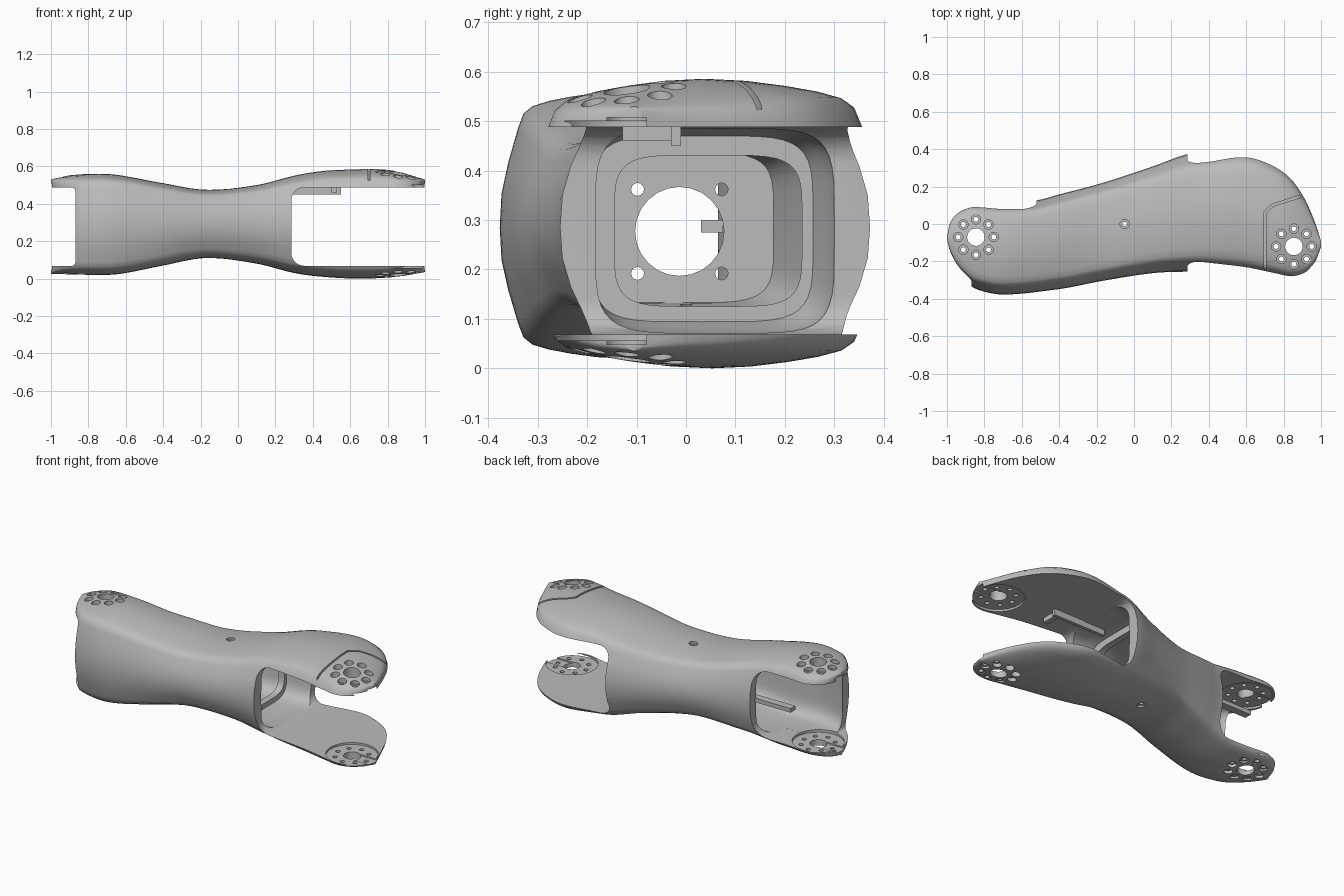
import bpy, bmesh, math
from mathutils import Vector, Matrix

cube = bpy.data.objects.get("Cube")
if cube:
    bpy.data.objects.remove(cube)

grey = bpy.data.materials.new("plain_grey")
grey.use_nodes = True
COL = (0.5, 0.5, 0.5, 1)
grey.diffuse_color = COL
grey.node_tree.nodes["Principled BSDF"].inputs["Base Color"].default_value = COL

MID = 0.285                # height where the wall bulges most
LOW, HIGH = 0.068, 0.488   # inner faces of the lower and upper fork plates
LEFT_HUB = (-0.845, -0.07)
RIGHT_HUB = (0.855, -0.12)
EDGE = 0.85                # plate half width relative to the bulging wall


def finish(name, bm):
    bmesh.ops.recalc_face_normals(bm, faces=bm.faces)
    mesh = bpy.data.meshes.new(name)
    bm.to_mesh(mesh)
    bm.free()
    mesh.materials.append(grey)
    ob = bpy.data.objects.new(name, mesh)
    bpy.context.collection.objects.link(ob)
    return ob


def curve(table, x):
    """Smooth Hermite interpolation of (x, value) pairs."""
    n = len(table)
    x = min(max(x, table[0][0]), table[-1][0])
    i = max(k for k in range(n - 1) if table[k][0] <= x)

    def slope(k):
        a, b = table[max(k - 1, 0)], table[min(k + 1, n - 1)]
        return (b[1] - a[1]) / (b[0] - a[0])
    (x0, y0), (x1, y1) = table[i], table[i + 1]
    h = x1 - x0
    t = (x - x0) / h
    return (y0 * (1 + 2 * t) * (1 - t) ** 2 + h * slope(i) * t * (1 - t) ** 2
            + y1 * t * t * (3 - 2 * t) + h * slope(i + 1) * t * t * (t - 1))


def loft(name, rings):
    bm = bmesh.new()
    loops = [[bm.verts.new(p) for p in ring] for ring in rings]
    for a, b in zip(loops, loops[1:]):
        for k in range(len(a)):
            j = (k + 1) % len(a)
            bm.faces.new((a[k], a[j], b[j], b[k]))
    bm.faces.new(loops[0])
    bm.faces.new(loops[-1])
    return finish(name, bm)


def box(name, lo, hi, bevel=0.0):
    bm = bmesh.new()
    lo, hi = Vector(lo), Vector(hi)
    bmesh.ops.create_cube(bm, size=1, matrix=Matrix.Translation((lo + hi) / 2)
                          @ Matrix.Diagonal((*(hi - lo), 1)))
    if bevel:  # round only the edges that run front to back
        edges = [e for e in bm.edges
                 if abs(e.verts[0].co.y - e.verts[1].co.y) > 0.01]
        bmesh.ops.bevel(bm, geom=edges, offset=bevel, segments=6,
                        profile=0.5, affect='EDGES')
    return finish(name, bm)


def discs(name, items):
    """Upright cylinders given as (x, y, radius, z low, z high)."""
    bm = bmesh.new()
    for x, y, r, z0, z1 in items:
        bmesh.ops.create_cone(bm, cap_ends=True, segments=24, radius1=r, radius2=r,
                              depth=z1 - z0,
                              matrix=Matrix.Translation((x, y, (z0 + z1) / 2)))
    return finish(name, bm)


def prism(name, pts, z0, z1):
    return loft(name, [[(x, y, z) for x, y in pts] for z in (z0, z1)])


def cut(target, cutter):
    mod = target.modifiers.new("cut", 'BOOLEAN')
    mod.operation, mod.solver, mod.object = 'DIFFERENCE', 'EXACT', cutter
    bpy.context.view_layer.objects.active = target
    bpy.ops.object.modifier_apply(modifier=mod.name)
    bpy.data.objects.remove(cutter)


# Outlines along the length
BACK = [(-1, -.07), (-.985, 0), (-.95, .05), (-.9, .08), (-.85, .09), (-.7, .08),
        (-.52, .09), (-.4, .12), (-.17, .18), (.1, .265), (.28, .325), (.4, .335),
        (.6, .355), (.75, .305), (.85, .23), (.92, .12), (.97, 0), (.99, -.06), (1, -.09)]
FRONT = [(-1, -.08), (-.985, -.14), (-.95, -.21), (-.9, -.27), (-.85, -.31), (-.7, -.34),
         (-.4, -.31), (-.17, -.265), (.1, -.22), (.28, -.208), (.4, -.21), (.6, -.23),
         (.75, -.26), (.85, -.28), (.92, -.255), (.97, -.2), (.99, -.15), (1, -.12)]
TOP = [(-1, .53), (-.9, .552), (-.77, .56), (-.65, .555), (-.4, .51), (-.17, .475),
       (.1, .5), (.3, .55), (.45, .575), (.6, .583), (.75, .585), (.85, .573), (1, .53)]
BOTTOM = [(-1, .025), (-.7, .02), (-.6, .03), (-.4, .07), (-.17, .11), (.1, .08),
          (.3, .03), (.45, .01), (.65, 0), (.85, .01), (1, .035)]
QUARTER = [(1, 0), (.985, .25), (.93, .48), (.85, .69), (.805, .815), (.73, .878),
           (.6, .92), (.42, .957), (.21, .988), (0, 1)]
SECTION = QUARTER + [(-v, u) for v, u in QUARTER[-2::-1]]
SECTION += [(v, -u) for v, u in SECTION[-2:0:-1]]


def middle(x):
    b, f = curve(BACK, x), curve(FRONT, x)
    return (b + f) / 2, (b - f) / 2


def skin_ring(x):
    """Outer section; the shoulders rise where the tips get narrow."""
    c, w = middle(x)
    lift = .85 * max(0, 1 - w / .25)
    up, down = curve(TOP, x) - MID, MID - curve(BOTTOM, x)
    ring = []
    for v, u in SECTION:
        if abs(u) > .6:
            u += (math.copysign(1, u) - u) * lift
        ring.append((x, c + v * w / EDGE, MID + u * (up if u > 0 else down)))
    return ring


def round_rect(x, c, w, zc, h):
    ring = []
    for k in range(40):
        ca, sa = math.cos(math.tau * k / 40), math.sin(math.tau * k / 40)
        ring.append((x, c + w * math.copysign(abs(ca) ** .4, ca),
                     zc + h * math.copysign(abs(sa) ** .4, sa)))
    return ring


def hollow_ring(x, grow=0.0):
    c, w = middle(x)
    z0, z1 = max(LOW + .003, curve(BOTTOM, x) + .025), min(HIGH - .003, curve(TOP, x) - .04)
    return round_rect(x, c, w - .025 + grow, (z0 + z1) / 2, (z1 - z0) / 2 + grow)


# Outer skin, hollowed out along its length
shell = loft("arm_shell", [skin_ring(-math.cos(math.pi * i / 80)) for i in range(81)])
cut(shell, loft("hollow", [hollow_ring(-.9 + 1.25 * i / 32) for i in range(33)]))

# Fork gaps at both ends and the opening in the back
cut(shell, box("right_gap", (.285, -1, LOW), (1.3, 1, HIGH), .07))
cut(shell, box("left_gap", (-1.3, -1, LOW), (-.87, 1, HIGH), .02))
cut(shell, box("back_opening", (-1.2, -.1, LOW + .003), (-.52, 1, HIGH - .003), .09))

# Inner hub recesses with a slot running out of the tip
for (x, y), end in ((LEFT_HUB, -1.2), (RIGHT_HUB, 1.2)):
    cut(shell, discs("hub_recess", [(x, y, .145, LOW - .012, HIGH + .012)]))
    cut(shell, box("hub_slot", (min(x, end), y - .04, LOW - .02),
                   (max(x, end), y + .04, HIGH + .02)))

# Seam of the cover on the upper right fork
cut(shell, prism("cover_seam", [(.695, -.4), (.707, -.4), (.707, .06), (.745, .095),
                                (.95, .16), (.95, .173), (.738, .107), (.695, .066)], .525, .7))

# Hub bores, bolt holes and their counterbores
bores, sinks = [], []
for x, y in (LEFT_HUB, RIGHT_HUB):
    bores.append((x, y, .047, -.1, .7))
    for k in range(8):
        a = math.tau * k / 8
        bx, by = x + .095 * math.cos(a), y + .095 * math.sin(a)
        bores.append((bx, by, .013, -.1, .7))
        sinks += [(bx, by, .025, .525, .7), (bx, by, .025, -.1, .04)]
sinks += [(-.05, 0, .025, .465, .7), (-.05, 0, .025, -.1, .115)]
bores += [(-.05, 0, .012, .4, .7), (-.05, 0, .012, -.1, .2)]
cut(shell, discs("counterbores", sinks))
cut(shell, discs("bores", bores))

# Frame with a rounded opening inside the mouth of the shell
frame = loft("inner_frame", [hollow_ring(x, .006) for x in (.11, .15)])
cut(frame, loft("frame_hole", [round_rect(x, .045, .19, .278, .153) for x in (.05, .2)]))

# Bulkhead across the waist with a cable opening and four screw holes
bulkhead = loft("bulkhead", [hollow_ring(x, .006) for x in (-.125, -.095)])
holes = bmesh.new()
for y, z, r, n in [(0, 0, .09, 24)] + [(sy * .085, sz * .085, .013, 16)
                                       for sy in (-1, 1) for sz in (-1, 1)]:
    bmesh.ops.create_cone(holes, cap_ends=True, segments=n, radius1=r, radius2=r, depth=.2,
                          matrix=Matrix.Translation((-.1, y - .013, .277 + z))
                          @ Matrix.Rotation(math.pi / 2, 4, 'Y'))
cut(bulkhead, finish("bulkhead_holes", holes))

# Inner strap, cable rib and rib foot
box("inner_strap", (-.76, .03, .275), (-.35, .075, .3))
box("cable_rib", (.2, -.03, .45), (.55, -.01, .495))
box("rib_foot", (.5, -.128, .46), (.53, -.01, .495))

# Shading
bpy.ops.object.select_all(action='DESELECT')
shell.select_set(True)
bpy.context.view_layer.objects.active = shell
bpy.ops.object.shade_smooth_by_angle(angle=math.radians(35))
shell.select_set(False)
